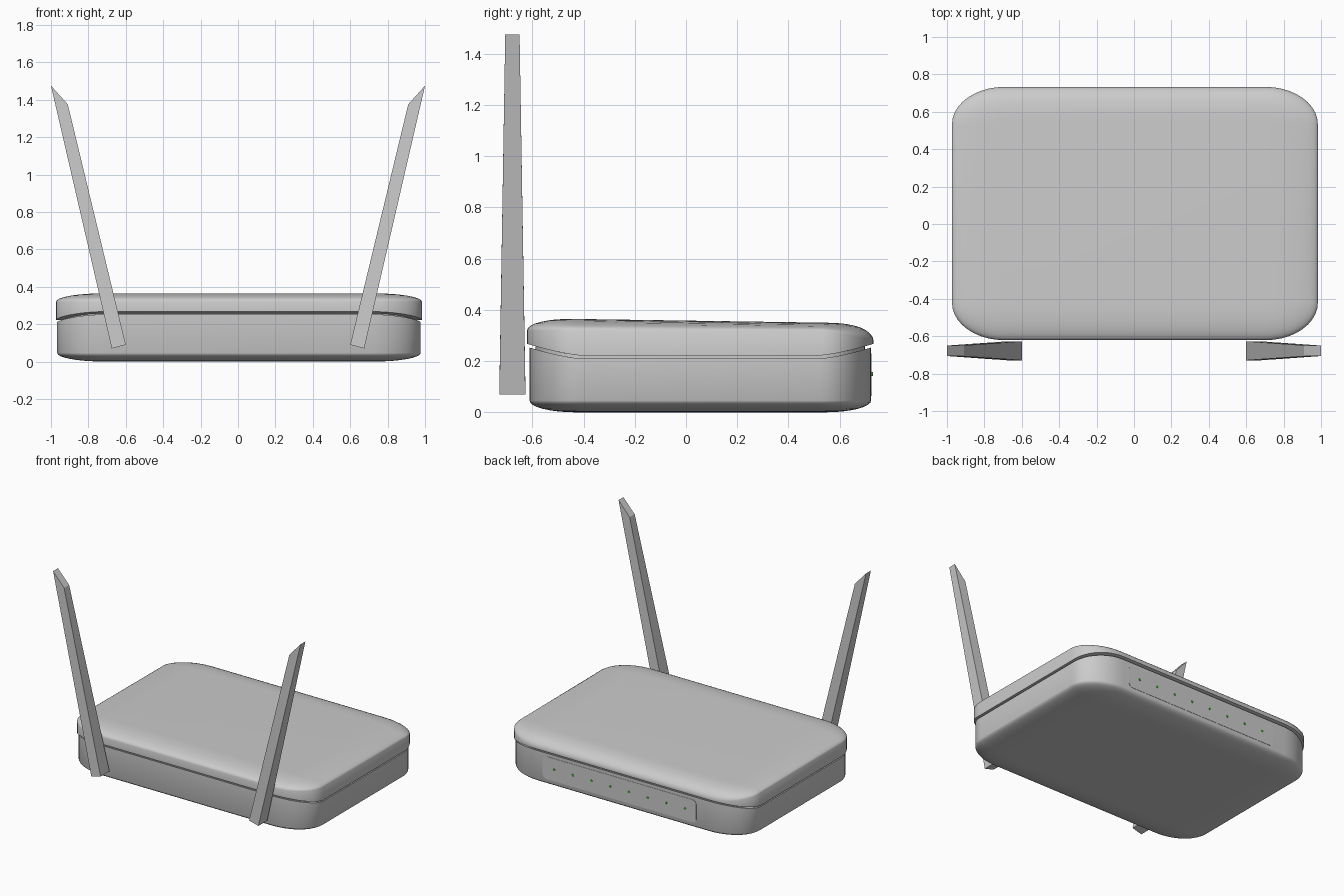
import bpy, bmesh, math
from mathutils import Matrix, Vector

if "Cube" in bpy.data.objects:
    bpy.data.objects.remove(bpy.data.objects["Cube"])

CX, CY = 0.005, 0.056      # centre of the casing
RX, RY = 0.28, 0.20        # elliptical corner radii


def outline(hx, hy, inset, n=10):
    """Rounded rectangle, inset as a fraction of the corner radii."""
    k = 1 - inset
    pts = []
    for q in range(4):
        for i in range(n + 1):
            a = math.radians(90) * (q + i / n)
            sx = 1 if q in (0, 3) else -1
            sy = 1 if q < 2 else -1
            pts.append((CX + sx * (hx - RX) + RX * k * math.cos(a),
                        CY + sy * (hy - RY) + RY * k * math.sin(a)))
    return pts


def finish(name, bm, angle=None):
    bmesh.ops.recalc_face_normals(bm, faces=bm.faces)
    me = bpy.data.meshes.new(name)
    bm.to_mesh(me)
    bm.free()
    ob = bpy.data.objects.new(name, me)
    bpy.context.collection.objects.link(ob)
    if angle:
        bpy.ops.object.select_all(action='DESELECT')
        ob.select_set(True)
        bpy.context.view_layer.objects.active = ob
        bpy.ops.object.shade_smooth_by_angle(angle=math.radians(angle))
    return ob


def shell(name, hx, hy, levels):
    """Stack of outlines; each level is (inset, height function of y)."""
    bm = bmesh.new()
    rings = [[bm.verts.new((x, y, zf(y))) for x, y in outline(hx, hy, inset)]
             for inset, zf in levels]
    for a, b in zip(rings, rings[1:]):
        for i in range(len(a)):
            j = (i + 1) % len(a)
            bm.faces.new((a[i], a[j], b[j], b[i]))
    bm.faces.new(rings[0])
    bm.faces.new(rings[-1])
    return finish(name, bm, 40)


def seam(y):
    """Joint line: low along the sides, rising to the front and back."""
    t = max(0, abs(y - CY) - 0.465) / 0.213
    return 0.222 + 0.046 * min(t, 1) ** 1.4


def lid_shoulder(y):
    t = max(0, y - 0.50) / 0.235
    return 0.32 - 0.042 * t ** 1.5


def lid_top(y):
    return 0.365 - 0.015 * (y + 0.45)


def blend(f, g, s):
    return lambda y: f(y) * (1 - s) + g(y) * s


STEPS = 8
arc = [math.radians(90) * i / STEPS for i in range(STEPS + 1)]

# Base tray with rounded underside and a recessed lip under the lid
base_levels = [(0.9 * (1 - math.cos(t)), lambda y, t=t: 0.046 * (1 - math.sin(t)))
               for t in reversed(arc)]
base_levels += [(0, lambda y: seam(y) - 0.012),
                (0.12, lambda y: seam(y) - 0.012),
                (0.12, lambda y: seam(y) + 0.01)]
shell("base_tray", 0.972, 0.667, base_levels)

# Lid with a curved joint and a softly domed top
lid_levels = [(0.16, seam), (0, seam)]
lid_levels += [(0.9 * (1 - math.cos(t)), blend(lid_shoulder, lid_top, math.sin(t)))
               for t in arc]
shell("lid", 0.978, 0.677, lid_levels)

# Raised indicator panel
bm = bmesh.new()
bmesh.ops.create_cube(bm, size=1, matrix=Matrix.Translation((0.03, 0.713, 0.147))
                      @ Matrix.Diagonal((1.24, 0.024, 0.165, 1)))
edges = [e for e in bm.edges
         if abs(e.verts[0].co.y - e.verts[1].co.y) > 0.01]
bmesh.ops.bevel(bm, geom=edges, offset=0.03, segments=5, profile=0.5, affect='EDGES')
finish("indicator_panel", bm, 30)

# Green indicator lights
green = bpy.data.materials.new("indicator_green")
green.diffuse_color = (0.05, 0.6, 0.02, 1)
green.use_nodes = True
green.node_tree.nodes["Principled BSDF"].inputs["Base Color"].default_value = green.diffuse_color
bm = bmesh.new()
for i in range(8):
    x = 0.03 + (i - 3.5) * 0.151
    bmesh.ops.create_cone(bm, cap_ends=True, segments=12, radius1=0.008,
                          radius2=0.008, depth=0.012,
                          matrix=Matrix.Translation((x, 0.724, 0.149))
                          @ Matrix.Rotation(math.radians(90), 4, 'X'))
finish("indicator_lights", bm, 30).data.materials.append(green)

# Tapered, outward-leaning antennas with slanted tips
# each corner: x, z, half thickness in y
profile = [(0.60, 0.09, 0.051), (0.675, 0.07, 0.051),
           (1.0, 1.475, 0.028), (0.91, 1.375, 0.029)]
# order swapped so x, z follow the leaning quad
for side, name in ((-1, "left_antenna"), (1, "right_antenna")):
    bm = bmesh.new()
    back, front = [[bm.verts.new((side * x, -0.678 + d * h, z)) for x, z, h in profile]
                   for d in (1, -1)]
    bm.faces.new(back)
    bm.faces.new(front)
    for i in range(4):
        j = (i + 1) % 4
        bm.faces.new((back[i], back[j], front[j], front[i]))
    finish(name, bm)
